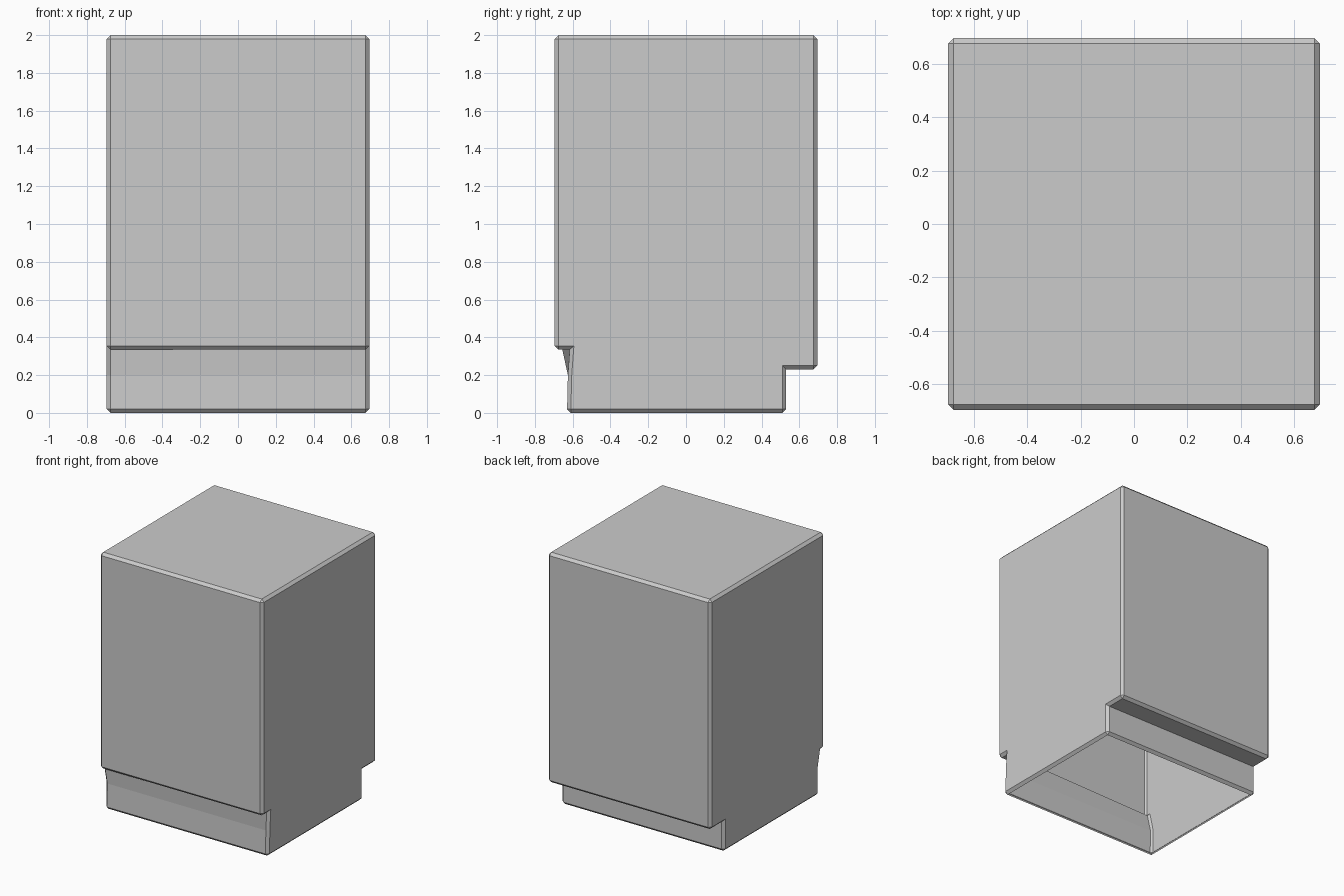
import bpy, bmesh

if "Cube" in bpy.data.objects:
    bpy.data.objects.remove(bpy.data.objects["Cube"])

HALF = 0.695   # half width and depth
BEVEL = 0.02
WALL = 0.012


def side_profile(toe_top):
    """Side outline (y, z): box with front and back toe recesses."""
    return [(-0.63, 0), (0.53, 0), (0.53, 0.23), (HALF, 0.23), (HALF, 2),
            (-HALF, 2), (-HALF, 0.335), (toe_top, 0.335), (-0.625, 0.2)]


bm = bmesh.new()

# Two side outlines; the left one flares slightly at the front recess
left = [bm.verts.new((-HALF, y, z)) for y, z in side_profile(-0.655)]
right = [bm.verts.new((HALF, y, z)) for y, z in side_profile(-0.615)]
bm.faces.new(left)
bm.faces.new(right[::-1])
n = len(left)
for i in range(n):
    j = (i + 1) % n
    bm.faces.new((left[i], right[i], right[j], left[j]))
bmesh.ops.recalc_face_normals(bm, faces=bm.faces)

# Narrow chamfers on the outward corners
edges = [e for e in bm.edges if e.is_convex and e.calc_face_angle() > 0.6]
bmesh.ops.bevel(bm, geom=edges, offset=BEVEL, segments=1, profile=0.5,
                affect='EDGES', clamp_overlap=True)

# Open underside
bm.normal_update()
bottom = [f for f in bm.faces
          if f.normal.z < -0.99 and f.calc_center_median().z < 0.01]
bmesh.ops.delete(bm, geom=bottom, context='FACES')

mesh = bpy.data.meshes.new("cabinet_shell")
bm.to_mesh(mesh)
bm.free()
cabinet = bpy.data.objects.new("cabinet_shell", mesh)
bpy.context.collection.objects.link(cabinet)

# Thin walls, grown inward
shell = cabinet.modifiers.new("walls", 'SOLIDIFY')
shell.thickness = WALL
shell.offset = -1
